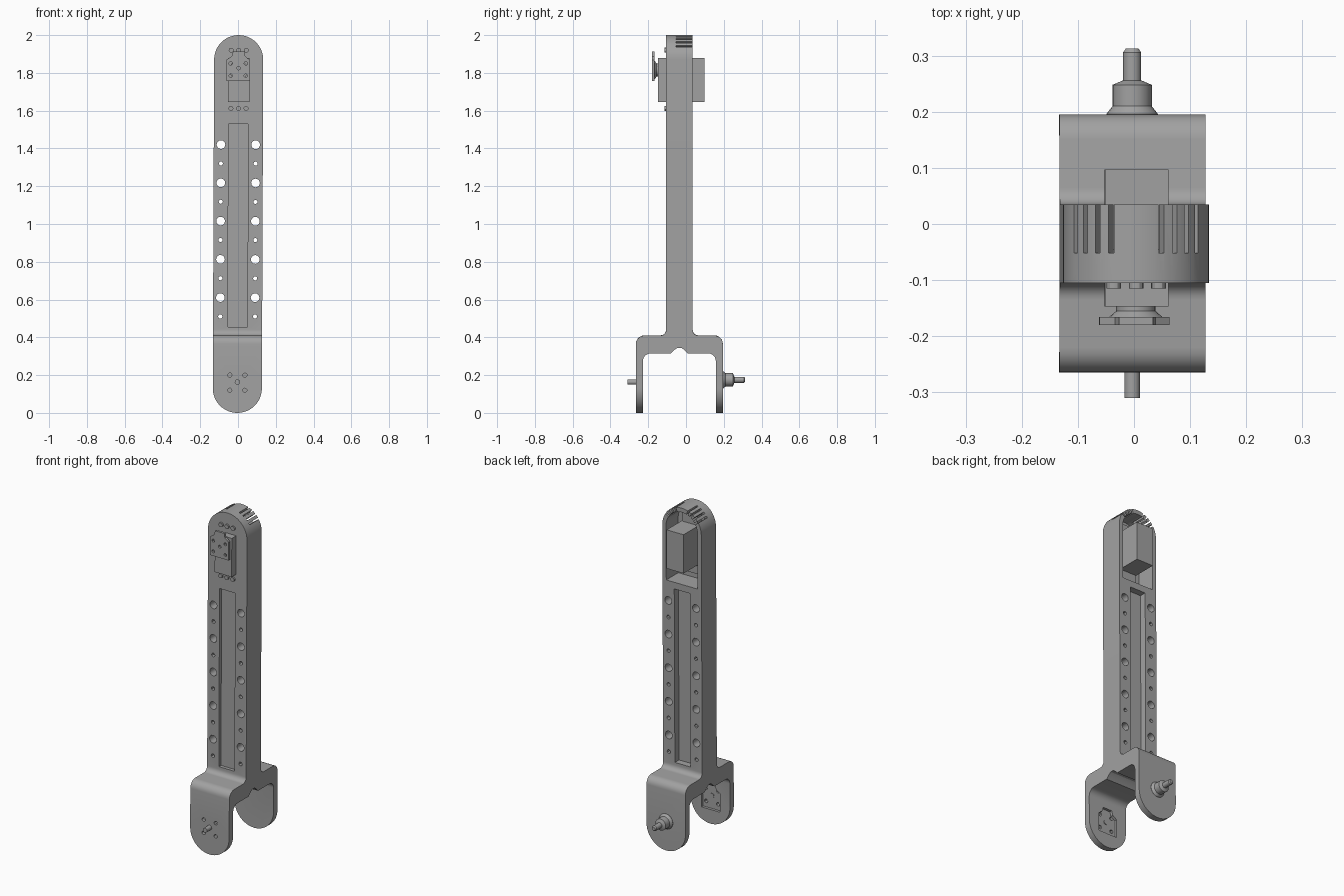
import bpy, bmesh, math
from mathutils import Matrix, Vector

cube = bpy.data.objects.get("Cube")
if cube:
    bpy.data.objects.remove(cube, do_unlink=True)

grey = bpy.data.materials.new("mid_grey")
grey.use_nodes = True
grey.diffuse_color = (0.36, 0.36, 0.36, 1)
grey.node_tree.nodes["Principled BSDF"].inputs["Base Color"].default_value = grey.diffuse_color
MID = -0.035      # depth centre of the arm
parts = []


def finish(name, bm):
    bmesh.ops.recalc_face_normals(bm, faces=bm.faces)
    me = bpy.data.meshes.new(name)
    bm.to_mesh(me)
    bm.free()
    me.materials.append(grey)
    ob = bpy.data.objects.new(name, me)
    bpy.context.collection.objects.link(ob)
    return ob


def prism(name, pts, axis, a, b):
    """Extrude an outline along x (points are y, z) or along y (points are x, z)."""
    bm = bmesh.new()
    place = (lambda p: (a, p[0], p[1])) if axis == "x" else (lambda p: (p[0], a, p[1]))
    face = bm.faces.new([bm.verts.new(place(p)) for p in pts])
    ext = bmesh.ops.extrude_face_region(bm, geom=[face])
    move = Vector((b - a, 0, 0)) if axis == "x" else Vector((0, b - a, 0))
    bmesh.ops.translate(bm, vec=move, verts=[v for v in ext["geom"] if isinstance(v, bmesh.types.BMVert)])
    return finish(name, bm)


def lathe(name, x, z, rings, n=24):
    """Turned part along y from (y, radius) rings."""
    bm = bmesh.new()
    loops = [[bm.verts.new((x + r * math.cos(2 * math.pi * i / n), y, z + r * math.sin(2 * math.pi * i / n)))
              for i in range(n)] for y, r in rings]
    for p, q in zip(loops, loops[1:]):
        for i in range(n):
            bm.faces.new((p[i], p[(i + 1) % n], q[(i + 1) % n], q[i]))
    bm.faces.new(loops[0])
    bm.faces.new(loops[-1])
    return finish(name, bm)


def rect(x0, x1, z0, z1):
    return [(x0, z0), (x1, z0), (x1, z1), (x0, z1)]


def rounded(corners, steps=6):
    """Replace every corner (u, v, radius) by a smooth fillet."""
    out = []
    for i, (u, v, r) in enumerate(corners):
        p = Vector((u, v))
        if r == 0:
            out.append(p)
            continue
        a = p + (Vector(corners[i - 1][:2]) - p).normalized() * r
        b = p + (Vector(corners[(i + 1) % len(corners)][:2]) - p).normalized() * r
        c = a + b - p
        for k in range(steps + 1):
            t = k / steps * math.pi / 2
            out.append(c + (b - p) * -1 * math.cos(t) * 1 + (a - p) * -1 * math.sin(t))
    return out


def arc(cz, r, a0, a1, n=24):
    return [(r * math.cos(a0 + (a1 - a0) * i / n), cz + r * math.sin(a0 + (a1 - a0) * i / n)) for i in range(n + 1)]


def boolean(ob, cutter, op="DIFFERENCE"):
    mod = ob.modifiers.new("cut", "BOOLEAN")
    mod.operation, mod.solver, mod.object = op, "EXACT", cutter
    bpy.context.view_layer.objects.active = ob
    bpy.ops.object.modifier_apply(modifier=mod.name)
    bpy.data.objects.remove(cutter, do_unlink=True)


def horn(z):
    return [(-0.065, z), (0.06, z), (0.06, z + 0.11), (0.035, z + 0.13), (0.03, z + 0.155),
            (-0.03, z + 0.155), (-0.037, z + 0.13), (-0.065, z + 0.11)]


# Body: forked side profile limited by a round-ended front outline
half = [(0.07, 2.05, 0), (0.07, 0.41, 0.03), (0.23, 0.41, 0.045), (0.23, -0.05, 0),
        (0.193, -0.05, 0), (0.193, 0.315, 0.04), (0.045, 0.315, 0), (0.025, 0.335, 0), (0.01, 0.345, 0)]
profile = [(MID + u, z, r) for u, z, r in half] + [(MID - u, z, r) for u, z, r in reversed(half)]
body = prism("forked_arm", rounded(profile), "x", -0.3, 0.3)
outline = arc(1.87, 0.13, 0, math.pi) + arc(0.13, 0.13, math.pi, 2 * math.pi)
boolean(body, prism("outline", outline, "y", -0.5, 0.5), "INTERSECT")

# Long channels on the front and back
boolean(body, prism("cut", rect(-0.052, 0.052, 0.455, 1.53), "y", -0.2, -0.085))
boolean(body, prism("cut", rect(-0.052, 0.052, 0.455, 1.50), "y", -0.005, 0.1))

# Open motor bay at the back of the head
bay = arc(1.87, 0.105, 0, math.pi) + [(-0.105, 1.54), (0.105, 1.54)]
boolean(body, prism("cut", bay, "y", -0.08, 0.1))

# Rows of large and small holes
for i in range(5):
    for side in (-1, 1):
        boolean(body, lathe("cut", side * 0.092, 0.61 + i * 0.2025, [(-0.2, 0.023), (0.1, 0.023)], 16))
        boolean(body, lathe("cut", side * 0.092, 0.51 + i * 0.2025, [(-0.2, 0.011), (0.1, 0.011)], 12))

# Radial vent slots in the rounded top
for side in (-1, 1):
    for deg in (20, 32, 44, 56):
        d = Vector((side * math.sin(math.radians(deg)), math.cos(math.radians(deg))))
        n = Vector((-d.y, d.x)) * 0.005
        c = Vector((0, 1.87))
        slot = [c + d * 0.095 - n, c + d * 0.15 - n, c + d * 0.15 + n, c + d * 0.095 + n]
        boolean(body, prism("cut", slot, "y", -0.052, 0.1))

# Horn pocket inside the front leg and its screw holes
boolean(body, prism("cut", horn(0.085), "y", -0.244, -0.15))
for x in (-0.04, 0.04):
    for z in (0.12, 0.2):
        boolean(body, lathe("cut", x, z, [(-0.3, 0.011), (-0.2, 0.011)], 12))
parts.append(body)

# Motor in the head, with mounting ears
parts.append(prism("motor_body", rect(-0.055, 0.058, 1.645, 1.878), "y", -0.147, 0.097))
parts.append(prism("motor_ears", rect(-0.05, 0.053, 1.585, 1.935), "y", -0.085, -0.045))
for z in (1.612, 1.92):
    for x in (-0.04, 0, 0.04):
        parts.append(lathe("ear_screw", x, z, [(-0.115, 0.013), (-0.08, 0.013)], 12))

# Output horn on the motor
plate = prism("motor_horn", horn(1.758), "y", -0.18, -0.166)
for x, z in ((-0.042, 1.785), (0.038, 1.785), (-0.042, 1.85), (0.038, 1.85), (0, 1.825)):
    boolean(plate, lathe("cut", x, z, [(-0.2, 0.009), (-0.15, 0.009)], 12))
parts.append(plate)
parts.append(lathe("horn_hub", 0, 1.815, [(-0.168, 0.05), (-0.155, 0.035), (-0.14, 0.035)]))

# Pivot pins on the fork
parts.append(lathe("front_pin", 0, 0.163, [(-0.31, 0.014), (-0.24, 0.014)]))
parts.append(lathe("back_spindle", 0, 0.175, [(0.17, 0.046), (0.196, 0.046), (0.21, 0.035), (0.248, 0.035),
                                              (0.256, 0.016), (0.306, 0.016), (0.313, 0.011)]))

# Slight lean of the whole model, then edge-aware smoothing
lean = Matrix.Translation((-0.004, 0, 0)) @ Matrix.Rotation(0.004, 4, "Y")
for ob in bpy.context.view_layer.objects:
    ob.select_set(False)
for ob in parts:
    ob.data.transform(lean)
    ob.select_set(True)
bpy.context.view_layer.objects.active = body
bpy.ops.object.shade_smooth_by_angle(angle=math.radians(30))
